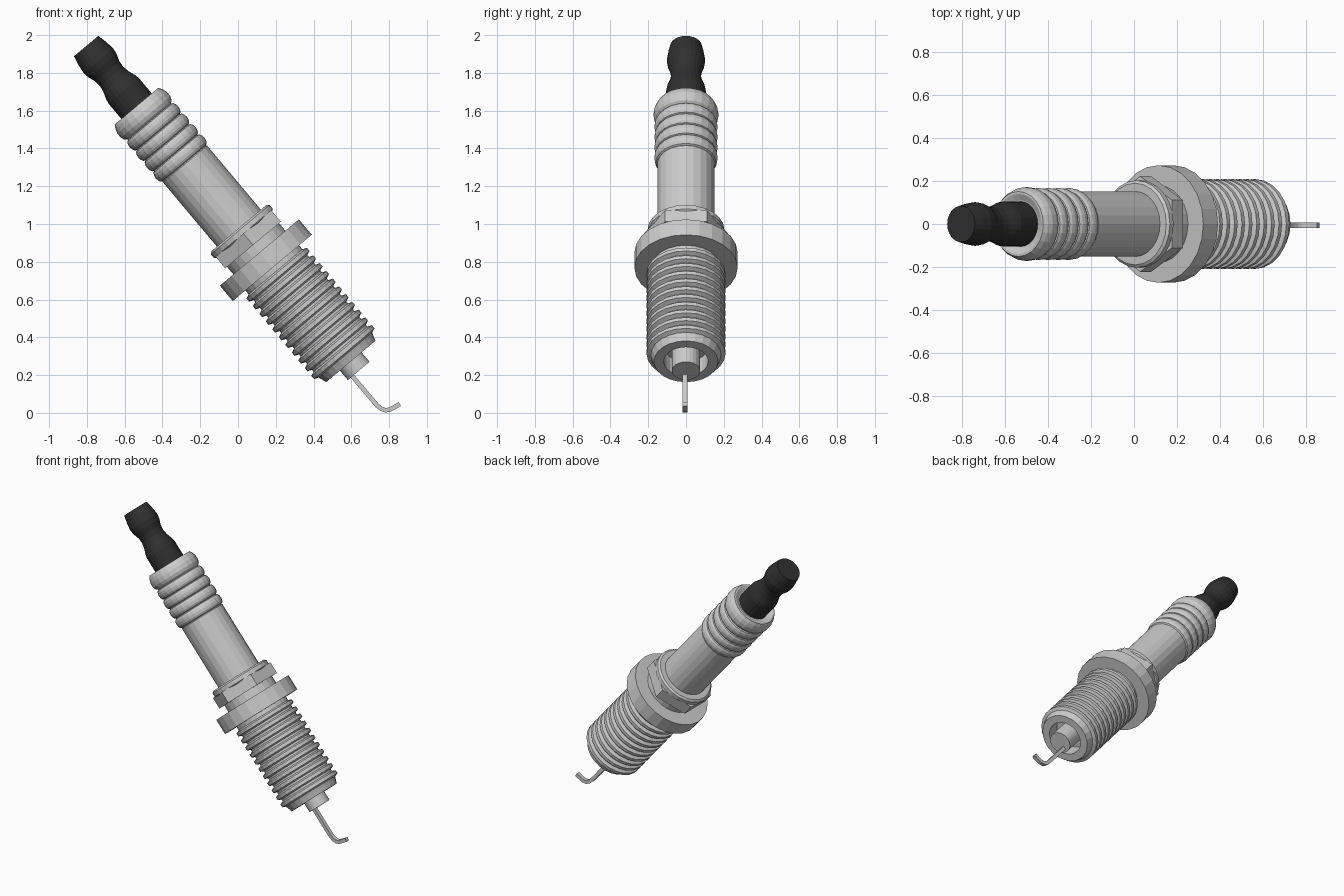
import bpy, bmesh, math
from mathutils import Matrix, Vector

if "Cube" in bpy.data.objects:
    bpy.data.objects.remove(bpy.data.objects["Cube"])

# Plug axis leans 40 degrees; profiles use (radius, distance from the cap end)
FRAME = Matrix.Translation((-0.804, 0, 1.942)) @ Matrix.Rotation(math.radians(-40), 4, 'Y')


def add_object(name, bm):
    bmesh.ops.recalc_face_normals(bm, faces=bm.faces)
    mesh = bpy.data.meshes.new(name)
    bm.to_mesh(mesh)
    bm.free()
    obj = bpy.data.objects.new(name, mesh)
    bpy.context.collection.objects.link(obj)
    return obj


def lathe(name, profile, sides=24, turn=0.0):
    bm = bmesh.new()
    rings = []
    for r, s in profile:
        rings.append([bm.verts.new(FRAME @ Vector((
            r * math.cos(turn + 2 * math.pi * i / sides),
            r * math.sin(turn + 2 * math.pi * i / sides), -s)))
            for i in range(sides)])
    for a, b in zip(rings, rings[1:]):
        for i in range(sides):
            j = (i + 1) % sides
            bm.faces.new((a[i], a[j], b[j], b[i]))
    bm.faces.new(rings[0])
    bm.faces.new(rings[-1])
    return add_object(name, bm)


# Dark terminal with a waisted neck
terminal = lathe("terminal_cap", [
    (0.084, 0), (0.095, 0.05), (0.102, 0.10), (0.097, 0.135), (0.083, 0.175),
    (0.08, 0.21), (0.086, 0.245), (0.10, 0.285), (0.105, 0.31), (0.105, 0.45)])
dark = bpy.data.materials.new("dark_terminal")
dark.diffuse_color = (0.03, 0.03, 0.03, 1)
dark.use_nodes = True
dark.node_tree.nodes["Principled BSDF"].inputs["Base Color"].default_value = dark.diffuse_color
terminal.data.materials.append(dark)

# Insulator: rounded top, four ribs, long plain barrel
profile = [(0.11, 0.43), (0.14, 0.415), (0.151, 0.415), (0.163, 0.435),
           (0.171, 0.46), (0.171, 0.49), (0.163, 0.51), (0.148, 0.522)]
pitch = 0.072
for k in range(4):
    start = 0.522 + k * pitch
    for i in range(1, 7):
        a = math.pi * i / 6
        profile.append((0.148 + 0.02 * math.sin(a),
                        start + pitch * (1 - math.cos(a)) / 2))
profile += [(0.152, 0.815), (0.152, 1.30)]
lathe("insulator", profile)

# Wrench section: round rim, hexagon, neck
lathe("hex_rim", [(0.19, 1.258), (0.203, 1.268), (0.203, 1.295), (0.19, 1.305)])
lathe("hex_nut", [(0.222, 1.295), (0.222, 1.375)], 6, math.radians(30))
lathe("hex_neck", [(0.18, 1.37), (0.18, 1.44)])

# Seat flange
lathe("seat_flange", [(0.273, 1.427), (0.273, 1.533)])

# Threaded shell with a recess in its end
core, crest, pitch = 0.186, 0.209, 0.0535
profile = [(core, 1.52)]
for k in range(11):
    c = 1.58 + k * pitch
    profile += [(core, c - 0.02), (crest, c - 0.011), (crest, c + 0.011), (core, c + 0.02)]
profile += [(0.18, 2.15), (0.17, 2.18), (0.118, 2.18), (0.118, 2.08)]
lathe("threaded_shell", profile)

# Centre electrode
lathe("centre_electrode", [(0.075, 2.05), (0.075, 2.245)])

# Bent ground strap: rectangular section swept in the xz plane
path = [Vector((x, 0, z)) for x, z in [
    (0.585, 0.219), (0.65, 0.141), (0.715, 0.064), (0.738, 0.038), (0.758, 0.022),
    (0.780, 0.014), (0.803, 0.017), (0.826, 0.029), (0.857, 0.047)]]
bm = bmesh.new()
sections = []
for i, p in enumerate(path):
    t = (path[min(i + 1, len(path) - 1)] - path[max(i - 1, 0)]).normalized()
    n = Vector((-t.z, 0, t.x)) * 0.012
    w = Vector((0, 0.013, 0))
    sections.append([bm.verts.new(p + q + Vector((0, -0.006, 0)))
                     for q in (n + w, n - w, -n - w, w - n)])
for a, b in zip(sections, sections[1:]):
    for i in range(4):
        j = (i + 1) % 4
        bm.faces.new((a[i], a[j], b[j], b[i]))
bm.faces.new(sections[0])
bm.faces.new(sections[-1])
add_object("ground_strap", bm)
